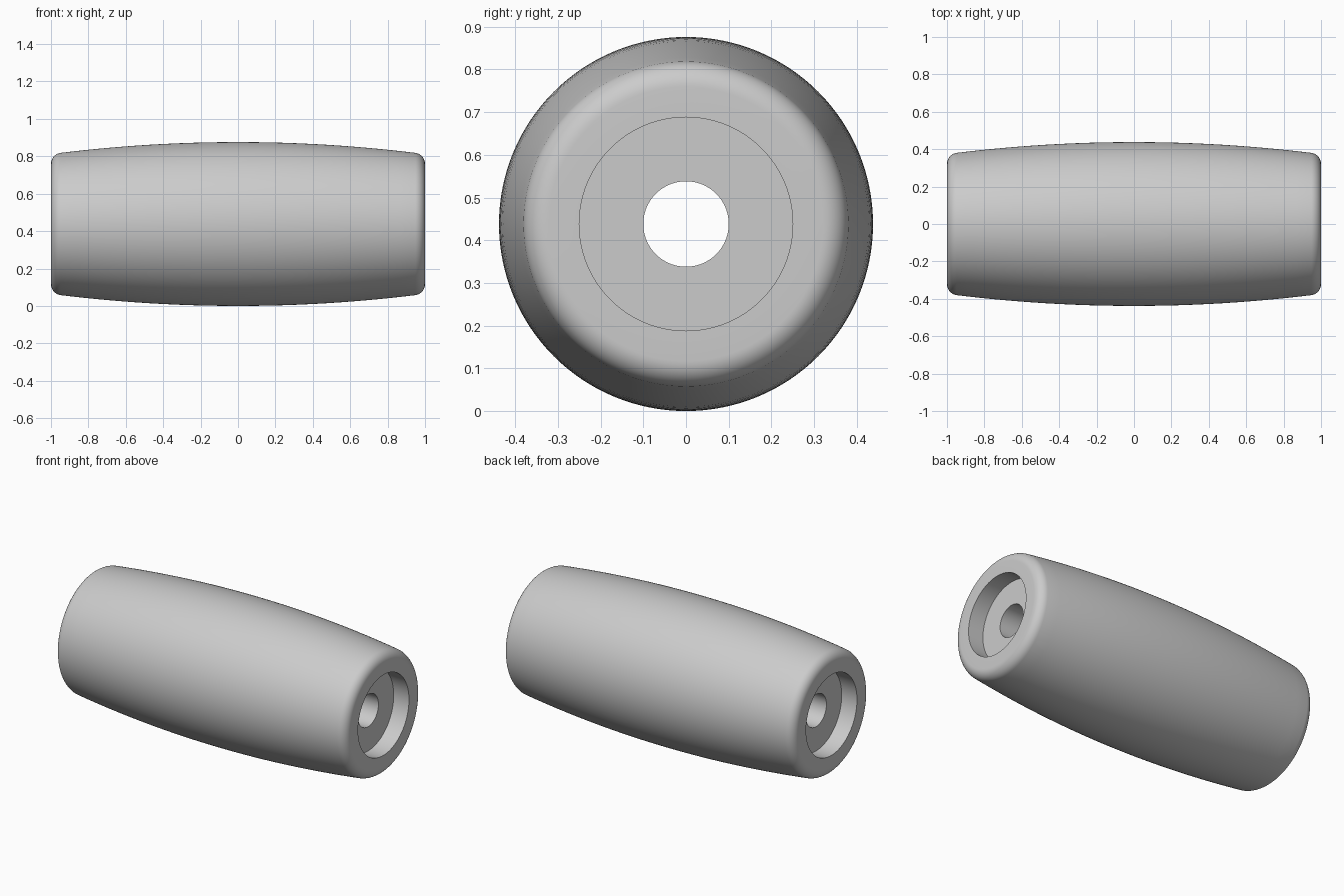
import bpy, bmesh, math

if "Cube" in bpy.data.objects:
    bpy.data.objects.remove(bpy.data.objects["Cube"])

RADIUS, END_RADIUS, FILLET = 0.438, 0.381, 0.06
RECESS, DEPTH, BORE = 0.25, 0.105, 0.10
SEGMENTS = 128

grey = bpy.data.materials.new("light grey")
grey.diffuse_color = (0.6, 0.6, 0.6, 1)
grey.use_nodes = True
grey.node_tree.nodes["Principled BSDF"].inputs["Base Color"].default_value = grey.diffuse_color

# Half profile (x, radius): bore, recess, flat end, rounded rim, bulging side
half = [(1 - DEPTH, BORE), (1 - DEPTH, RECESS), (1, RECESS)]
for i in range(11):
    a = math.radians(82) * i / 10
    half.append((1 - FILLET + FILLET * math.cos(a),
                 END_RADIUS - FILLET + FILLET * math.sin(a)))
x_end = half[-1][0]
for i in range(1, 13):
    t = 1 - i / 12
    half.append((x_end * t, RADIUS - (RADIUS - half[13][1]) * t * t))

# Mirror into a closed loop and revolve around the x axis
profile = half + [(-x, r) for x, r in reversed(half[:-1])]
bm = bmesh.new()
rings = []
for k in range(SEGMENTS):
    a = 2 * math.pi * k / SEGMENTS
    rings.append([bm.verts.new((x, r * math.cos(a), RADIUS + r * math.sin(a)))
                  for x, r in profile])
n = len(profile)
for k in range(SEGMENTS):
    p, q = rings[k], rings[(k + 1) % SEGMENTS]
    for j in range(n):
        bm.faces.new((p[j], p[(j + 1) % n], q[(j + 1) % n], q[j]))
bmesh.ops.recalc_face_normals(bm, faces=bm.faces)
mesh = bpy.data.meshes.new("barrel_roller")
bm.to_mesh(mesh)
bm.free()
mesh.materials.append(grey)

roller = bpy.data.objects.new("barrel_roller", mesh)
bpy.context.collection.objects.link(roller)
bpy.context.view_layer.objects.active = roller
roller.select_set(True)
bpy.ops.object.shade_smooth_by_angle(angle=math.radians(30))
